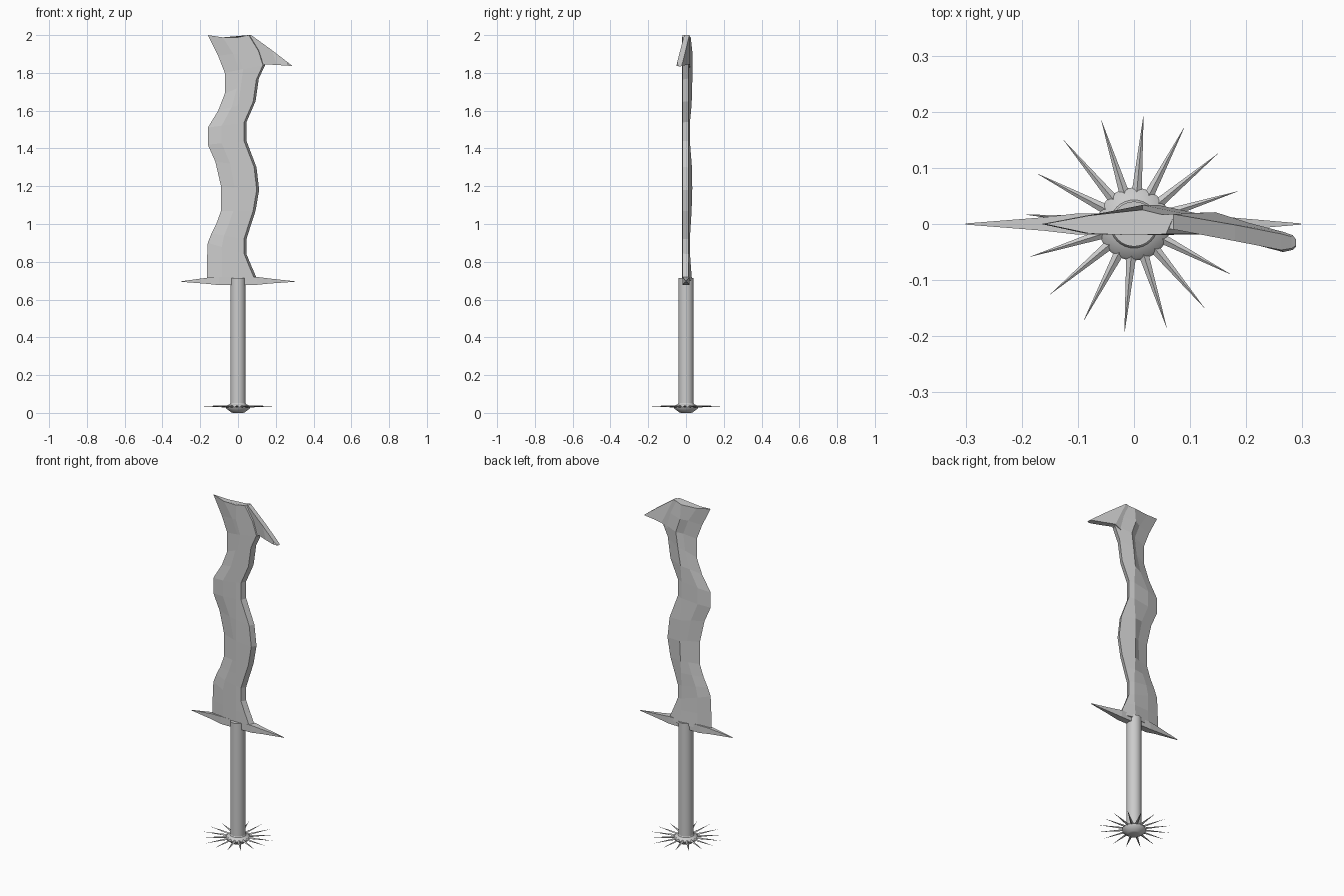
import bpy, bmesh, math

if "Cube" in bpy.data.objects:
    bpy.data.objects.remove(bpy.data.objects["Cube"])


def make(name, bm):
    bmesh.ops.remove_doubles(bm, verts=bm.verts, dist=0.0001)
    bmesh.ops.recalc_face_normals(bm, faces=bm.faces)
    me = bpy.data.meshes.new(name)
    bm.to_mesh(me)
    bm.free()
    ob = bpy.data.objects.new(name, me)
    bpy.context.collection.objects.link(ob)
    return ob


def loft(name, sections):
    """Skin closed rings of equal length and cap both ends."""
    bm = bmesh.new()
    rings = [[bm.verts.new(p) for p in s] for s in sections]
    n = len(rings[0])
    for a, b in zip(rings, rings[1:]):
        for i in range(n):
            j = (i + 1) % n
            bm.faces.new((a[i], a[j], b[j], b[i]))
    bm.faces.new(rings[0])
    bm.faces.new(rings[-1])
    return make(name, bm)


def lathe(name, profile, sides):
    return loft(name, [[(r * math.cos(2 * math.pi * i / sides),
                         r * math.sin(2 * math.pi * i / sides), z)
                        for i in range(sides)] for r, z in profile])


# Wavy blade: (left x, left z, right x, right z) per station
stations = [
    (-.165, .70, .105, .70), (-.165, .79, .07, .78), (-.16, .90, .045, .84),
    (-.14, .95, .045, .92), (-.115, 1.00, .07, 1.00), (-.09, 1.07, .093, 1.07),
    (-.09, 1.20, .112, 1.18), (-.12, 1.33, .098, 1.30), (-.16, 1.42, .045, 1.44),
    (-.16, 1.51, .045, 1.54), (-.105, 1.60, .093, 1.65), (-.07, 1.69, .11, 1.77),
    (-.07, 1.80, .145, 1.845), (-.105, 1.89, .12, 1.92), (-.16, 2.0, .07, 2.0),
]


def blade_section(xl, zl, xr, zr):
    back = min(.034, .012 + .19 * xr)
    ls = xl + min(.08, (xr - xl) * .36)
    mid = max(0, ls + .02)
    pts = [(xl, 0), (ls, -.017), (mid, -.02), (xr - .013, -.018),
           (xr, .012), (mid + .015, back), (ls, .015)]
    return [(x, y, zl + (zr - zl) * (x - xl) / (xr - xl)
             - (.012 if zl == 2.0 and xl < x < xr - .02 else 0)) for x, y in pts]


loft("blade", [blade_section(*s) for s in stations])


# Hooked beak at the blade tip, leaning forward, rounded at its end
def hook_section(xt, zt, xb, zb, y, h):
    return [(xt, y - h * .8, zt), (xt, y + h * .8, zt),
            (xb, y + h, zb), (xb, y - h, zb)]


loft("blade_hook", [
    hook_section(.00, 1.985, .06, 1.80, .006, .012),
    hook_section(.07, 2.00, .145, 1.845, .004, .017),
    hook_section(.18, 1.92, .205, 1.842, -.016, .018),
    hook_section(.262, 1.857, .266, 1.838, -.032, .018),
    hook_section(.281, 1.842, .283, 1.836, -.033, .013),
    hook_section(.288, 1.837, .289, 1.835, -.034, .006)])

# Spiked cross guard
loft("cross_guard", [[(x, -h, b), (x, h, b), (x, h, t), (x, -h, t)] for x, h, b, t in [
    (-.30, .001, .694, .697), (-.16, .012, .683, .716), (-.10, .019, .676, .72),
    (.10, .019, .678, .72), (.17, .012, .685, .711), (.298, .001, .694, .697)]])

# Round grip
grip = lathe("grip", [(.04, .03), (.04, .715)], 32)

# Pommel disc
pommel = lathe("pommel", [(.028, .003), (.036, .006), (.062, .026), (.065, .035),
                          (.061, .041), (.043, .05), (.04, .056)], 32)
pommel.location.z = -.003

# Ring of pommel spikes
bm = bmesh.new()
for k in range(16):
    a = math.radians(85 + 22.5 * k)
    c, s = math.cos(a), math.sin(a)
    base = []
    for w, dz in [(-.009, 0), (0, -.006), (.009, 0), (0, .006)]:
        base.append(bm.verts.new((.055 * c - w * s, .055 * s + w * c, .034 + dz)))
    tip = bm.verts.new((.197 * c, .197 * s, .036))
    bm.faces.new(base)
    for i in range(4):
        bm.faces.new((base[i], base[(i + 1) % 4], tip))
make("pommel_spikes", bm)

# Smooth the turned parts
for ob in (grip, pommel):
    bpy.ops.object.select_all(action='DESELECT')
    ob.select_set(True)
    bpy.context.view_layer.objects.active = ob
    bpy.ops.object.shade_smooth_by_angle(angle=math.radians(35))
